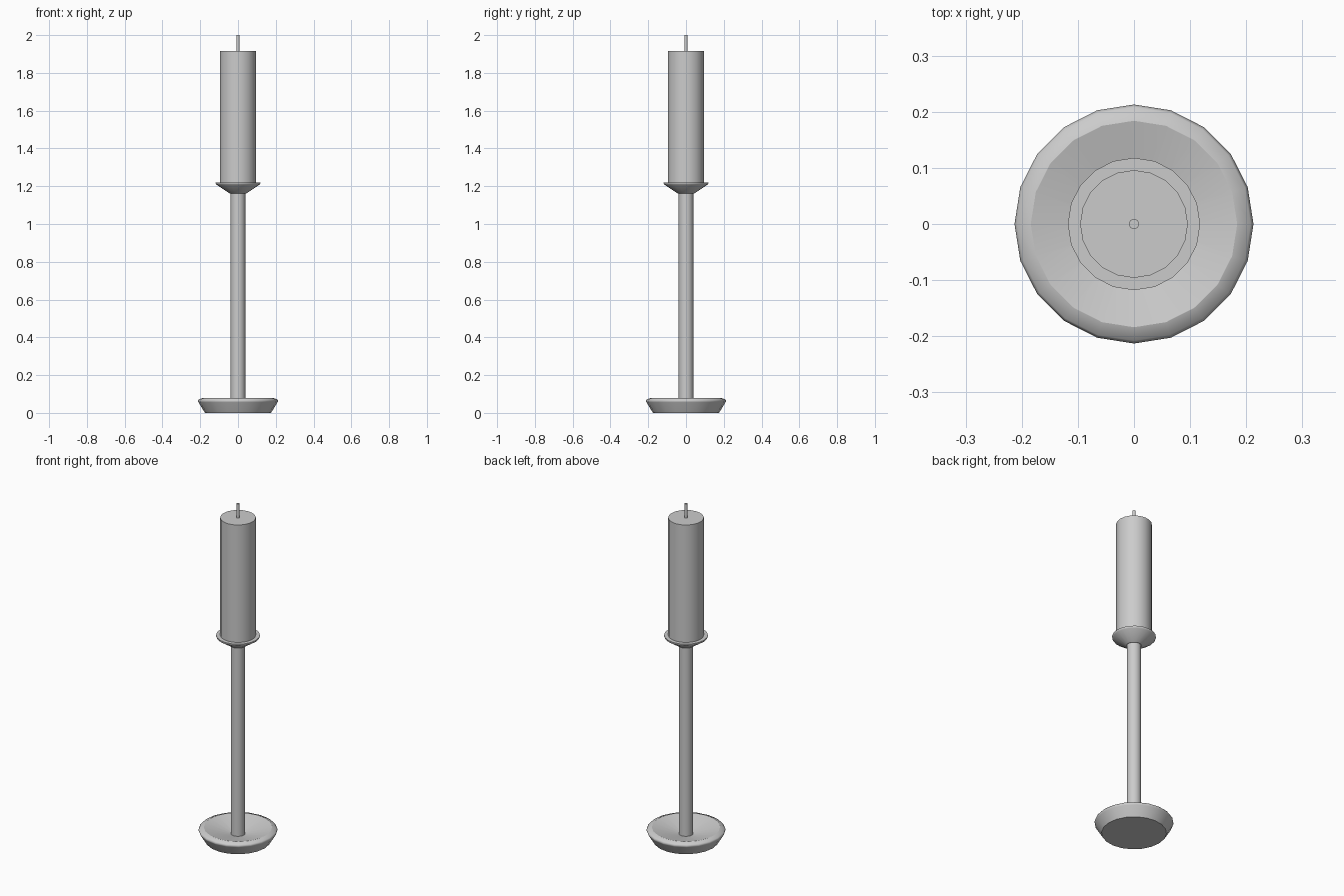
import bpy, bmesh
from math import sin, cos, pi

if "Cube" in bpy.data.objects:
    bpy.data.objects.remove(bpy.data.objects["Cube"])

SIDES = 20


def lathe(name, profile, sides=SIDES):
    """Spin (radius, z, sharp) points around z; ends are capped flat."""
    bm = bmesh.new()
    rings = [[bm.verts.new((r * cos(2 * pi * i / sides), r * sin(2 * pi * i / sides), z))
              for i in range(sides)] for r, z, _ in profile]
    for a, b in zip(rings, rings[1:]):
        for i in range(sides):
            j = (i + 1) % sides
            bm.faces.new((a[i], a[j], b[j], b[i]))
    bm.faces.new(rings[0][::-1])
    bm.faces.new(rings[-1])
    for f in bm.faces:
        f.smooth = True
    for ring, (_, _, sharp) in zip(rings, profile):
        if sharp:
            for i in range(sides):
                bm.edges.get((ring[i], ring[(i + 1) % sides])).smooth = False
    mesh = bpy.data.meshes.new(name)
    bm.to_mesh(mesh)
    bm.free()
    obj = bpy.data.objects.new(name, mesh)
    bpy.context.collection.objects.link(obj)
    return obj


# Dished foot with a rounded rim
lathe("base", [(0.175, 0, True), (0.209, 0.056, False), (0.213, 0.064, False),
               (0.208, 0.072, False), (0.184, 0.08, True), (0.036, 0.042, True)])

# Slender stem
lathe("stem", [(0.039, 0.04, True), (0.039, 1.165, True)])

# Flared candle cup with a thin lip
lathe("candle_cup", [(0.045, 1.162, True), (0.114, 1.208, False),
                     (0.118, 1.214, False), (0.118, 1.22, True)])

# Candle and wick
lathe("candle", [(0.096, 1.215, True), (0.096, 1.917, True)])
lathe("wick", [(0.009, 1.91, True), (0.009, 2.0, True)])
